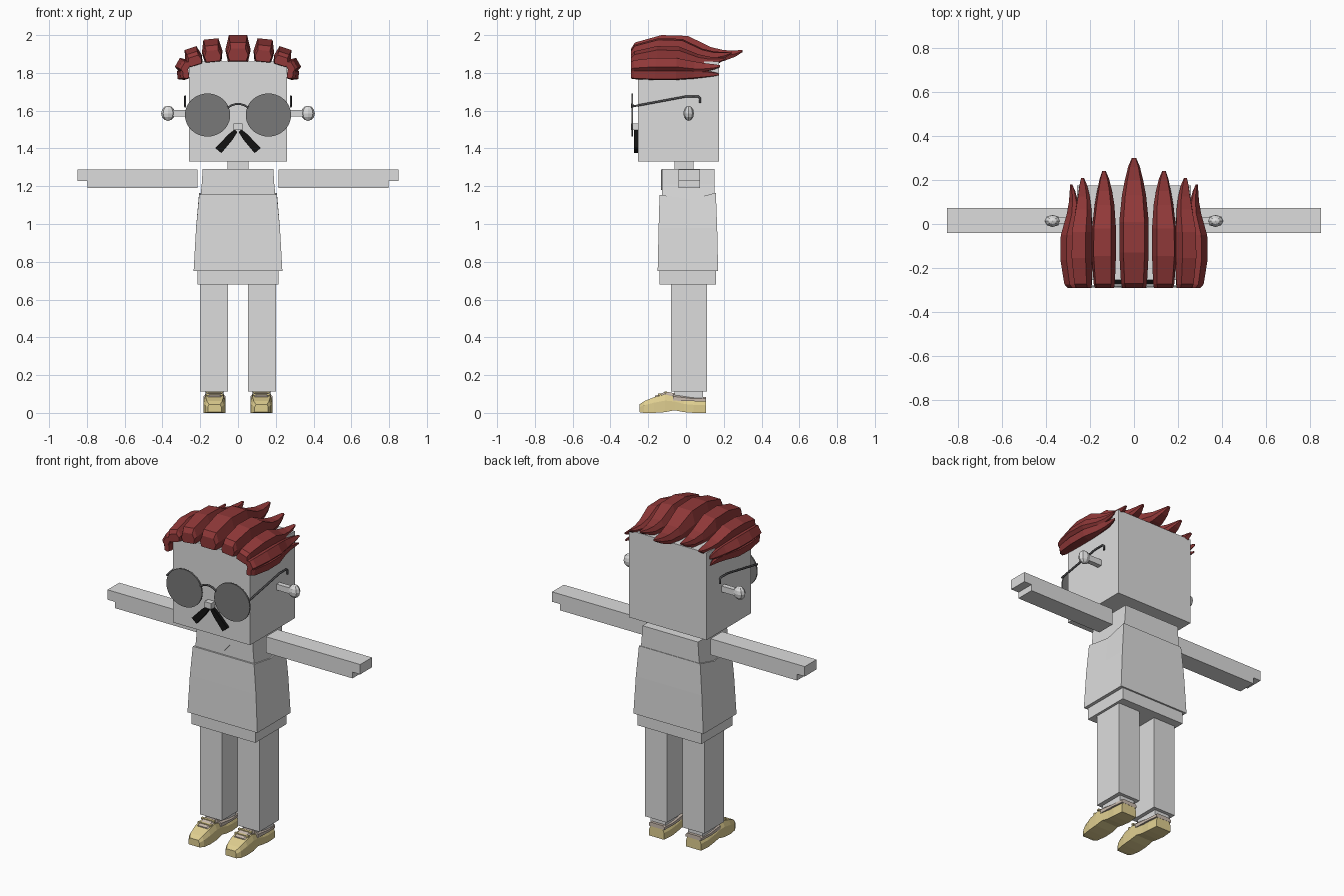
import bpy, bmesh, math
from mathutils import Vector

default = bpy.data.objects.get("Cube")
if default:
    bpy.data.objects.remove(default, do_unlink=True)


def material(name, r, g, b):
    m = bpy.data.materials.new(name)
    m.use_nodes = True
    m.diffuse_color = (r, g, b, 1)
    node = m.node_tree.nodes["Principled BSDF"]
    node.inputs["Base Color"].default_value = (r, g, b, 1)
    node.inputs["Roughness"].default_value = 0.8
    return m


GREY = material("light grey", 0.72, 0.72, 0.72)
RED = material("dark red", 0.28, 0.04, 0.04)
LENS = material("lens grey", 0.19, 0.19, 0.19)
FRAME = material("frame grey", 0.08, 0.08, 0.085)
BLACK = material("black", 0.006, 0.006, 0.006)
YELLOW = material("straw yellow", 0.74, 0.62, 0.28)
BEIGE = material("beige", 0.58, 0.49, 0.42)


def finish(name, bm, mat):
    bmesh.ops.recalc_face_normals(bm, faces=bm.faces)
    mesh = bpy.data.meshes.new(name)
    bm.to_mesh(mesh)
    bm.free()
    mesh.materials.append(mat)
    ob = bpy.data.objects.new(name, mesh)
    bpy.context.collection.objects.link(ob)
    return ob


def loft(name, rings, mat):
    """Skin a list of equal-length point rings and cap both ends."""
    bm = bmesh.new()
    rows = [[bm.verts.new(p) for p in ring] for ring in rings]
    n = len(rows[0])
    for a, b in zip(rows, rows[1:]):
        for i in range(n):
            j = (i + 1) % n
            bm.faces.new((a[i], a[j], b[j], b[i]))
    bm.faces.new(rows[0])
    bm.faces.new(rows[-1])
    return finish(name, bm, mat)


def box(name, x, y, z, mat):
    """Box from (min, max) pairs."""
    rings = [[(x[0], y[0], h), (x[1], y[0], h), (x[1], y[1], h), (x[0], y[1], h)] for h in z]
    return loft(name, rings, mat)


def plate(name, points, y, mat):
    """Front outline in x, z extruded through y."""
    return loft(name, [[(px, d, pz) for px, pz in points] for d in y], mat)


def tube(name, points, mat, radius=0.006):
    curve = bpy.data.curves.new(name, "CURVE")
    curve.dimensions = "3D"
    curve.bevel_depth = radius
    curve.bevel_resolution = 1
    curve.use_fill_caps = True
    spline = curve.splines.new("POLY")
    spline.points.add(len(points) - 1)
    for sp, p in zip(spline.points, points):
        sp.co = (*p, 1)
    curve.materials.append(mat)
    ob = bpy.data.objects.new(name, curve)
    bpy.context.collection.objects.link(ob)
    bpy.ops.object.select_all(action="DESELECT")
    bpy.context.view_layer.objects.active = ob
    ob.select_set(True)
    bpy.ops.object.convert(target="MESH")


def span(s, a, b):
    return tuple(sorted((s * a, s * b)))


# Head, neck and torso
box("head", (-0.26, 0.26), (-0.255, 0.175), (1.33, 1.86), GREY)
box("neck", (-0.055, 0.055), (-0.06, 0.04), (1.27, 1.34), GREY)
loft("shirt_yoke", [[(-w, -0.127, z), (w, -0.127, z), (w, 0.152, z), (-w, 0.152, z)]
                    for w, z in ((0.203, 1.1), (0.192, 1.21), (0.187, 1.29))], GREY)


def vest_ring(w, front, back, zf, zm, zb):
    return [(-w, front, zf), (w, front, zf), (w, 0.02, zm), (w, back, zb), (-w, back, zb), (-w, 0.02, zm)]


loft("vest", [vest_ring(0.235, -0.15, 0.17, 0.75, 0.75, 0.75),
              vest_ring(0.222, -0.145, 0.165, 0.98, 0.98, 0.98),
              vest_ring(0.206, -0.14, 0.158, 1.155, 1.13, 1.165)], GREY)
plate("neckline", [(-0.09, 1.288), (0.09, 1.288), (0, 1.18)], (-0.132, -0.126), GREY)
box("shirt_hem", (-0.215, 0.215), (-0.14, 0.16), (0.68, 0.76), GREY)

# Hair locks: (y, underside, top, width factor) stations along a swept-back lock
STATIONS = [(-0.29, 0.02, 0.5, 0.8), (-0.27, 0, 0.72, 0.88), (-0.13, 0, 1, 1), (0.01, 0, 0.97, 1),
            (0.13, 0, 0.55, 0.82), (0.2, 0.02, 0.43, 0.62), (0.26, 0.18, 0.42, 0.4), (0.3, 0.36, 0.44, 0.15)]
SECTION = [(-0.8, 0), (0.8, 0), (1, 0.45), (0.72, 1), (-0.72, 1), (-1, 0.45)]


def lock(name, x, z, degrees, width, height, tip, s=1):
    a = math.radians(degrees)
    side = Vector((math.cos(a), 0, -math.sin(a)))
    out = Vector((math.sin(a), 0, math.cos(a)))
    rings = []
    for y, low, high, wide in STATIONS:
        base = Vector((x, -0.29 + (y + 0.29) * (tip + 0.29) / 0.59, z))
        ring = [base + side * u * width * wide + out * height * (low + v * (high - low)) for u, v in SECTION]
        rings.append([(s * p.x, p.y, p.z) for p in ring])
    loft(name, rings, RED)


lock("hair_lock_middle", 0, 1.86, 0, 0.067, 0.14, 0.3)
for s, label in ((1, "left"), (-1, "right")):
    lock(f"{label}_hair_lock_top", 0.131, 1.858, 6, 0.055, 0.122, 0.24, s)
    lock(f"{label}_hair_lock_crown", 0.222, 1.84, 18, 0.046, 0.096, 0.21, s)
    lock(f"{label}_hair_lock_temple", 0.262, 1.822, 60, 0.038, 0.068, 0.18, s)
    lock(f"{label}_hair_lock_side", 0.26, 1.795, 96, 0.03, 0.062, 0.175, s)

# Nose and bridge of the glasses
box("nose", (-0.023, 0.023), (-0.29, -0.25), (1.497, 1.533), GREY)
tube("glasses_bridge", [(0.055 * t, -0.285, 1.636 - 0.02 * t * t)
                        for t in (-1, -0.6, -0.2, 0.2, 0.6, 1)], FRAME)

for s, label in ((1, "left"), (-1, "right")):
    # Face
    rim = [math.tau * i / 40 for i in range(40)]
    plate(f"{label}_lens", [(s * 0.161 + 0.12 * math.cos(t), 1.577 + 0.114 * math.sin(t)) for t in rim],
          (-0.288, -0.28), LENS)
    tube(f"{label}_temple", [(s * 0.28, y, z) for y, z in
                             ((-0.285, 1.622), (0, 1.675), (0.065, 1.675), (0.075, 1.665), (0.075, 1.64))], FRAME)
    plate(f"{label}_moustache", [(s * x, z) for x, z in
                                 ((0.004, 1.485), (0.016, 1.502), (0.05, 1.475), (0.12, 1.402),
                                  (0.088, 1.375), (0.03, 1.445))], (-0.274, -0.25), BLACK)

    # Ear stalk with a faceted knob
    box(f"{label}_ear_stalk", span(s, 0.25, 0.35), (0, 0.03), (1.568, 1.604), GREY)
    knob = bmesh.new()
    bmesh.ops.create_uvsphere(knob, u_segments=8, v_segments=6, radius=1)
    for v in knob.verts:
        v.co = (s * 0.37 + v.co.x * 0.037, 0.014 + v.co.y * 0.028, 1.586 + v.co.z * 0.04)
    finish(f"{label}_ear_knob", knob, GREY)

    # Arm with a stepped hand, and leg
    plate(f"{label}_arm", [(s * x, z) for x, z in
                           ((0.215, 1.19), (0.798, 1.19), (0.798, 1.228), (0.85, 1.228),
                            (0.85, 1.288), (0.215, 1.288))], (-0.04, 0.073), GREY)
    box(f"{label}_leg", span(s, 0.052, 0.2), (-0.08, 0.11), (0.112, 0.69), GREY)
    box(f"{label}_ankle", span(s, 0.075, 0.175), (-0.06, 0.09), (0.07, 0.115), GREY)

    # Shoe lofted from heel to toe: (y, half width, bottom, top)
    cx = s * 0.124

    def shoe_part(name, rows, mat):
        loft(f"{label}_{name}", [[(cx - w, y, lo), (cx + w, y, lo), (cx + w, y, lo + 0.65 * (hi - lo)),
                                  (cx + 0.8 * w, y, hi), (cx - 0.8 * w, y, hi),
                                  (cx - w, y, lo + 0.65 * (hi - lo))] for y, w, lo, hi in rows], mat)

    shoe_part("shoe", [(0.105, 0.05, 0, 0.062), (0.04, 0.056, 0, 0.066), (-0.01, 0.054, 0.004, 0.07),
                       (-0.06, 0.056, 0.014, 0.085), (-0.11, 0.059, 0.004, 0.098), (-0.17, 0.058, 0, 0.083),
                       (-0.222, 0.05, 0, 0.062), (-0.246, 0.036, 0.004, 0.045)], YELLOW)
    shoe_part("shoe_collar", [(0.106, 0.052, 0.06, 0.084), (0.03, 0.058, 0.062, 0.084),
                              (-0.07, 0.058, 0.065, 0.1)], BEIGE)
    shoe_part("shoe_tongue", [(-0.06, 0.038, 0.07, 0.104), (-0.105, 0.04, 0.08, 0.113),
                              (-0.165, 0.036, 0.07, 0.09)], BEIGE)
    for i in range(2):
        y, z = -0.108 - 0.032 * i, 0.113 - 0.012 * i
        box(f"{label}_shoe_lace_{i + 1}", (cx - 0.045, cx + 0.045), (y - 0.007, y + 0.007), (z - 0.008, z + 0.001), YELLOW)
